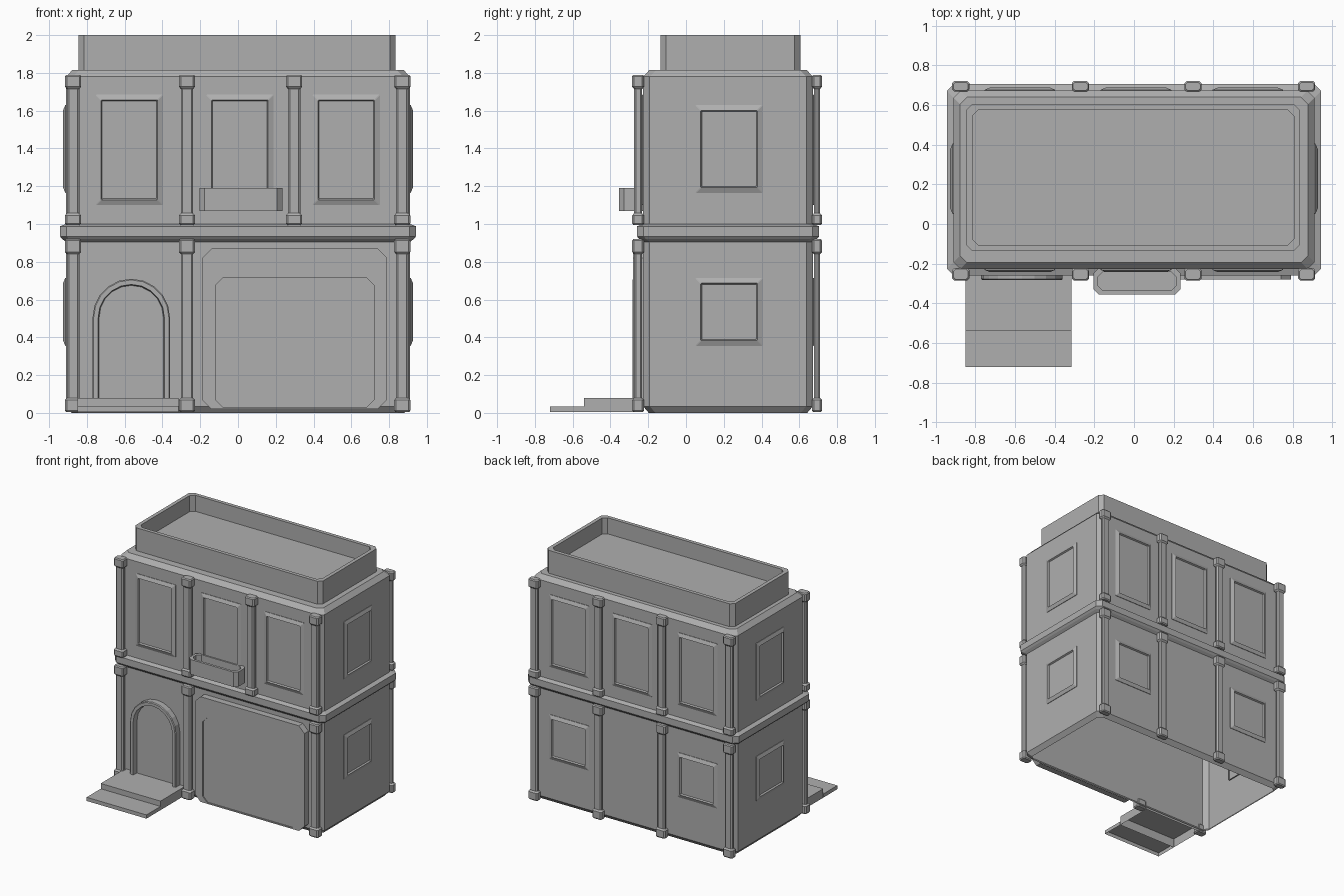
import bpy, bmesh, math

if "Cube" in bpy.data.objects:
    bpy.data.objects.remove(bpy.data.objects["Cube"])

X, YF, YB = 0.91, -0.227, 0.672      # wall planes

stone = bpy.data.materials.new("dark_grey_stone")
stone.diffuse_color = (0.43, 0.43, 0.43, 1)
stone.use_nodes = True
stone.node_tree.nodes["Principled BSDF"].inputs["Base Color"].default_value = stone.diffuse_color


def loft(name, rings, cap_start=False, cap_end=False):
    """Skin a stack of equal-sized contours into one object."""
    bm = bmesh.new()
    vs = [[bm.verts.new(p) for p in r] for r in rings]
    n = len(vs[0])
    for a, b in zip(vs, vs[1:]):
        for i in range(n):
            j = (i + 1) % n
            bm.faces.new((a[i], a[j], b[j], b[i]))
    if cap_start:
        bm.faces.new(vs[0][::-1])
    if cap_end:
        bm.faces.new(vs[-1])
    bmesh.ops.recalc_face_normals(bm, faces=bm.faces)
    me = bpy.data.meshes.new(name)
    bm.to_mesh(me)
    bm.free()
    me.materials.append(stone)
    ob = bpy.data.objects.new(name, me)
    bpy.context.collection.objects.link(ob)
    return ob


def rect(x0, x1, y0, y1, c, i=0.0):
    """Rectangle with chamfered corners, inset by i."""
    x0, x1, y0, y1 = x0 + i, x1 - i, y0 + i, y1 - i
    return [(x0 + c, y0), (x1 - c, y0), (x1, y0 + c), (x1, y1 - c),
            (x1 - c, y1), (x0 + c, y1), (x0, y1 - c), (x0, y0 + c)]


def stack(name, box, c, profile, **caps):
    """Vertical loft: profile is a list of (inset, z)."""
    return loft(name, [[(x, y, z) for x, y in rect(*box, c, i)]
                       for i, z in profile], **caps)


WALLS = {
    "front": lambda u, v, d: (u, YF - d, v),
    "back": lambda u, v, d: (u, YB + d, v),
    "right": lambda u, v, d: (X + d, u, v),
    "left": lambda u, v, d: (-X - d, u, v),
}


def relief(name, side, contour, profile):
    """Raised frame with sunken panel: profile is a list of (inset, height)."""
    f = WALLS[side]
    loft(name, [[f(u, v, d) for u, v in contour(i)] for i, d in profile],
         cap_end=True)


def window(side, u, z0, z1, half=0.178):
    relief("window_" + side, side,
           lambda i: rect(u - half, u + half, z0, z1, 0.004, i),
           [(0, -0.01), (0, 0.004), (0.028, 0.016), (0.034, 0.004)])


# walls of both storeys, ledge between them and roof: one shell, open below
stack("walls", (-X, X, YF, YB), 0.035,
      [(0.03, 0.0), (0, 0.035), (0, 0.905), (-0.02, 0.92), (-0.033, 0.935),
       (-0.033, 0.988), (0, 1.0), (0, 1.78), (0.033, 1.815)], cap_end=True)

# roof parapet with sunken floor
stack("parapet", (-0.845, 0.835, -0.135, 0.605), 0.03,
      [(0, 1.80), (0, 2.0), (0.03, 2.0), (0.03, 1.87)], cap_end=True)


# pilasters with base and capital blocks
def pilaster(x, side, z0, z1, base, cap):
    y0, y1 = (-0.285, -0.222) if side == "front" else (0.667, 0.72)
    stack("pilaster_" + side, (x - 0.043, x + 0.043, y0, y1), 0.01,
          [(0.006, z0), (0, z0 + 0.008), (0, z0 + base - 0.012), (0.01, z0 + base),
           (0.01, z1 - cap), (0, z1 - cap + 0.012), (0, z1 - 0.008), (0.006, z1)],
          cap_start=True, cap_end=True)


for side in ("front", "back"):
    for x in (-0.873, -0.27, 0.297, 0.87):
        pilaster(x, side, 0.995, 1.79, 0.062, 0.075)
        if side == "back" or x != 0.297:
            pilaster(x, side, 0.005, 0.92, 0.075, 0.08)

# windows
for x in (-0.575, 0.01, 0.573):
    window("front", x, 1.10, 1.685)
    window("back", x, 1.10, 1.685)
for x in (-0.575, 0.573):
    window("back", x, 0.355, 0.715)
for side in ("left", "right"):
    window(side, 0.228, 0.355, 0.715)
    window(side, 0.228, 1.165, 1.63)


# arched front door
def arch(i):
    r, cx, cz = 0.205 - i, -0.565, 0.505
    pts = [(cx + r * math.cos(math.pi * k / 10), cz + r * math.sin(math.pi * k / 10))
           for k in range(11)]
    return [(cx + r, 0.07)] + pts + [(cx - r, 0.07)]


relief("door", "front", arch,
       [(0, 0.001), (0, 0.05), (0.006, 0.056), (0.03, 0.056), (0.035, 0.012)])


# garage door: raised surround with lower, slightly sunken panel
def gate(i):
    k = i / 0.07
    return rect(-0.19 + i, 0.79 - i, 0.02 + 0.01 * k, 0.87 - 0.155 * k, 0.05 - 0.01 * k)


relief("garage_door", "front", gate,
       [(0, 0.001), (0, 0.053), (0.07, 0.053), (0.07, 0.045)])

# balcony trough
stack("balcony", (-0.205, 0.235, -0.355, -0.222), 0.028,
      [(0, 1.07), (0, 1.19), (0.02, 1.19), (0.02, 1.095)],
      cap_start=True, cap_end=True)

# entrance steps, open underneath
for name, y0, y1, z1 in (("upper_step", -0.54, -0.227, 0.078),
                         ("lower_step", -0.72, -0.54, 0.035)):
    stack(name, (-0.85, -0.315, y0, y1), 0.001, [(0, 0.005), (0, z1)], cap_end=True)
